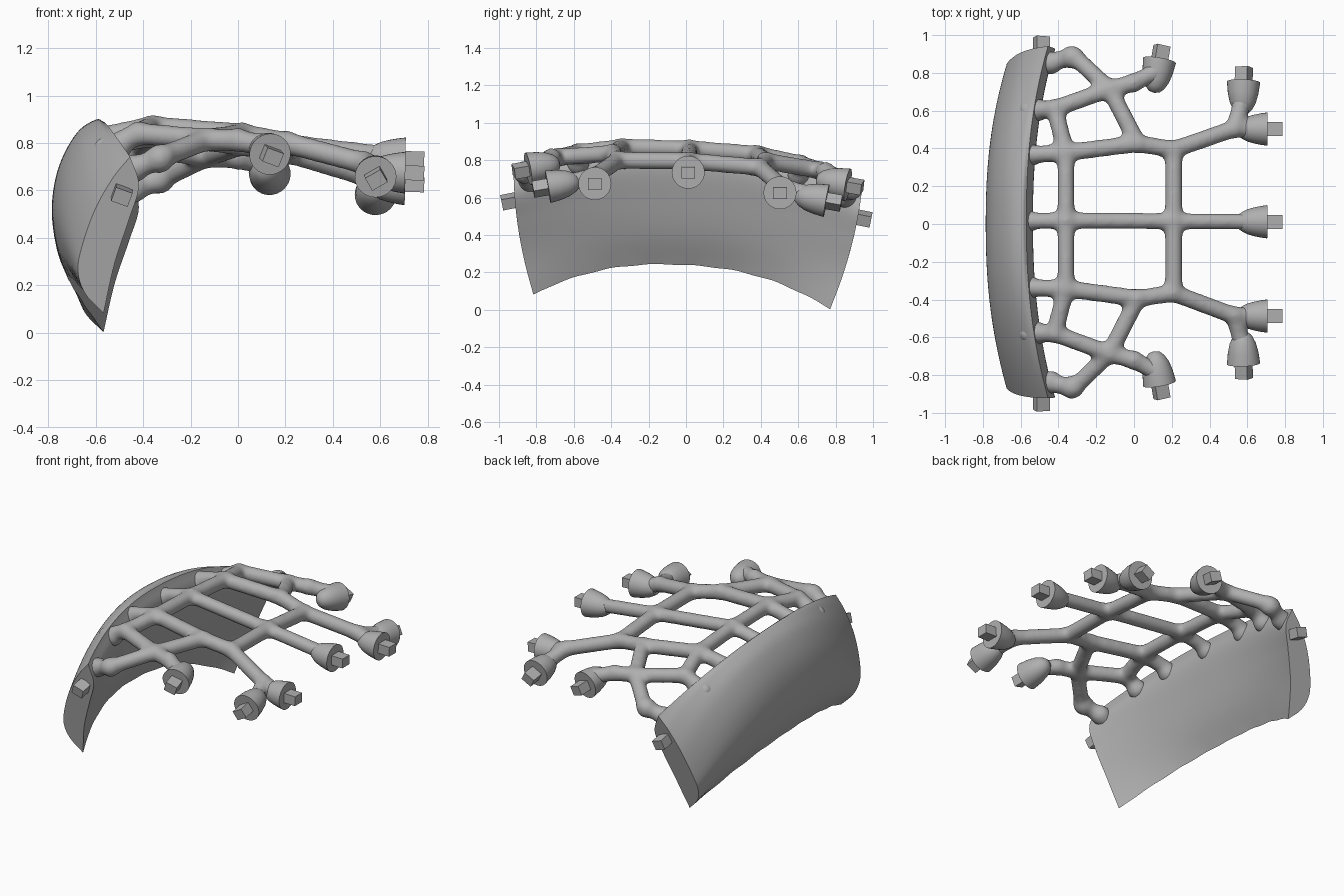
import bpy, bmesh, math
from mathutils import Vector, Matrix

if "Cube" in bpy.data.objects:
    bpy.data.objects.remove(bpy.data.objects["Cube"])

grey = bpy.data.materials.new("plain_grey")
grey.use_nodes = True
COLOUR = (0.43, 0.43, 0.43, 1)
grey.diffuse_color = COLOUR
grey.node_tree.nodes["Principled BSDF"].inputs["Base Color"].default_value = COLOUR


def finish(name, bm, angle=35):
    bmesh.ops.recalc_face_normals(bm, faces=bm.faces)
    mesh = bpy.data.meshes.new(name)
    bm.to_mesh(mesh)
    bm.free()
    mesh.materials.append(grey)
    ob = bpy.data.objects.new(name, mesh)
    bpy.context.collection.objects.link(ob)
    bpy.ops.object.select_all(action='DESELECT')
    ob.select_set(True)
    bpy.context.view_layer.objects.active = ob
    if angle:
        bpy.ops.object.shade_smooth_by_angle(angle=math.radians(angle))
    return ob


def place(x, y, z, side=1):
    """Mirror across the middle strut; the whole form leans slightly to the back."""
    return Vector((x, side * y + 0.05 * z - 0.025, z - 0.05 * side * y))


def spline(pts, steps=6):
    """Catmull-Rom curve through points, without the last point."""
    pts = [Vector(p) for p in pts]
    pts = [2 * pts[0] - pts[1]] + pts + [2 * pts[-1] - pts[-2]]
    out = []
    for a, b, c, d in zip(pts, pts[1:], pts[2:], pts[3:]):
        for i in range(steps):
            t = i / steps
            out.append(0.5 * (2 * b + (c - a) * t + (2 * a - 5 * b + 4 * c - d) * t ** 2
                              + (3 * b - a - 3 * c + d) * t ** 3))
    return out


# Curved shell: middle section blends into the end section
mid_outer = [(-.72, .24), (-.765, .36), (-.785, .53), (-.755, .7), (-.68, .84), (-.6, .895), (-.57, .885)]
end_outer = [(-.567, .042), (-.645, .125), (-.675, .22), (-.655, .33), (-.6, .48), (-.525, .61), (-.455, .695)]
mid_inner = [(-.57, .885), (-.535, .77), (-.58, .58), (-.64, .4), (-.72, .24)]
end_inner = [(-.455, .695), (-.418, .575), (-.46, .43), (-.52, .25), (-.567, .042)]
middle = spline(mid_outer) + spline(mid_inner)
end = spline(end_outer) + spline(end_inner)


def end_y(z):
    """Half length of the shell, slightly bulging between tip and top."""
    s = (z - 0.05) / 0.65
    return 0.795 + 0.137 * s + 0.1 * max(0, s * (1 - s))


bm = bmesh.new()
rows, STEPS = [], 56
for i in range(STEPS + 1):
    u = 2 * i / STEPS - 1
    t = abs(u) ** 2.3
    row = []
    for m, e in zip(middle, end):
        p = m.lerp(e, t)
        low = max(0, 1 - (p.y - 0.05) / 0.25) * (1 - t)
        ripple = 0.008 * math.sin(u * 23) * low
        row.append(bm.verts.new(place(p.x, u * end_y(min(e.y, p.y)), p.y + ripple)))
    rows.append(row)
for a, b in zip(rows, rows[1:]):
    for k in range(len(a)):
        n = (k + 1) % len(a)
        bm.faces.new((a[k], a[n], b[n], b[k]))
bm.faces.new(rows[0])
bm.faces.new(rows[-1])
finish("curved_shell", bm, 40)

# Strut lattice: round bars between named nodes, blended together
nodes = {
    "root": (-.6, .35, .8), "inner": (-.36, .36, .85), "mid": (.02, .41, .815),
    "outer": (.21, .38, .78), "fork": (.53, .495, .69), "tip": (.61, .495, .66), "side_tip": (.57, .63, .65),
    "root2": (-.56, .59, .745), "bend": (-.42, .595, .81), "knee": (-.13, .7, .78),
    "elbow": (.0, .735, .775), "arm_tip": (.11, .79, .75),
    "hook": (-.315, .875, .7), "hook_root": (-.48, .845, .63),
}
bars = [("root", "inner"), ("inner", "mid"), ("mid", "outer"), ("outer", "fork"), ("fork", "tip"),
        ("fork", "side_tip"), ("root2", "bend"), ("inner", "bend"), ("bend", "knee"), ("mid", "knee"),
        ("knee", "elbow"), ("elbow", "arm_tip"), ("knee", "hook"), ("hook", "hook_root")]
centre = {"inner": (-.36, 0, .86), "outer": (.21, 0, .795)}
flares = [(-.55, .35, .785), (-.51, .59, .75), (-.44, .845, .65), (-.33, .875, .69)]

bm = bmesh.new()


def ball(p, radius):
    bmesh.ops.create_icosphere(bm, subdivisions=3, radius=radius, matrix=Matrix.Translation(p))


def bar(a, b, radius=0.048):
    d = b - a
    turn = d.to_track_quat('Z', 'Y').to_matrix().to_4x4()
    bmesh.ops.create_cone(bm, cap_ends=True, segments=20, radius1=radius, radius2=radius,
                          depth=d.length, matrix=Matrix.Translation((a + b) / 2) @ turn)
    for p in (a, b):
        ball(p, radius * 1.15)


for side in (1, -1):
    spot = {k: place(*v, side) for k, v in nodes.items()}
    for a, b in bars:
        bar(spot[a], spot[b])
    for k, p in centre.items():
        bar(place(*p), spot[k])
    for p in flares:
        ball(place(*p, side), 0.064)
ball(place(-.56, 0, .8), 0.062)
line = [(-.6, 0, .81), centre["inner"], centre["outer"], (.62, 0, .745)]
for a, b in zip(line, line[1:]):
    bar(place(*a), place(*b), 0.045)
lattice = finish("strut_lattice", bm, 0)
remesh = lattice.modifiers.new("blend", 'REMESH')
remesh.mode = 'VOXEL'
remesh.voxel_size = 0.012
remesh.use_smooth_shade = True
soft = lattice.modifiers.new("soften", 'SMOOTH')
soft.factor = 0.5
soft.iterations = 26


# End cups with square pegs
def peg(name, base, axis, length=0.08, roll=0):
    bm = bmesh.new()
    turn = axis.to_track_quat('Z', 'Y').to_matrix().to_4x4() @ Matrix.Rotation(math.radians(roll), 4, 'Z')
    size = Matrix.Diagonal((0.074, 0.062, length + 0.02, 1))
    bmesh.ops.create_cube(bm, size=1, matrix=Matrix.Translation(
        base + axis.normalized() * (length - 0.02) / 2) @ turn @ size)
    finish(name, bm)


FLARED = [(.04, -.15), (.053, -.13), (.066, -.105), (.076, -.07), (.083, -.035), (.088, 0)]
DOMED = [(.004, -.175), (.03, -.168), (.052, -.145), (.069, -.11), (.081, -.06), (.088, 0)]


def cup(name, profile, base, axis, roll=0):
    bm = bmesh.new()
    turn = Matrix.Translation(base) @ axis.to_track_quat('Z', 'Y').to_matrix().to_4x4()
    rings = []
    for r, h in profile:
        rings.append([bm.verts.new(turn @ Vector((r * math.cos(a), r * math.sin(a), h)))
                      for a in (math.tau * i / 32 for i in range(32))])
    for a, b in zip(rings, rings[1:]):
        for i in range(32):
            j = (i + 1) % 32
            bm.faces.new((a[i], a[j], b[j], b[i]))
    bm.faces.new(rings[0])
    bm.faces.new(rings[-1])
    finish(name, bm)
    peg(name + "_peg", base, axis, roll=roll)


forward = Vector((1, 0, -.03))
cup("middle_cup", FLARED, place(.705, 0, .735), forward)
for side, label in ((1, "back"), (-1, "front")):
    cup(label + "_outer_cup", FLARED, place(.705, .495, .65, side), forward)
    cup(label + "_side_cup", DOMED, place(.58, .745, .62, side), Vector((.04, side, -.18)), -side * 30)
    cup(label + "_arm_cup", DOMED, place(.135, .855, .71, side), Vector((.17, side, -.18)), side * 20)
    peg(label + "_shell_peg", place(-.49, end_y(.54), .54, side), Vector((0, side, -.2)), 0.072, side * 20)
